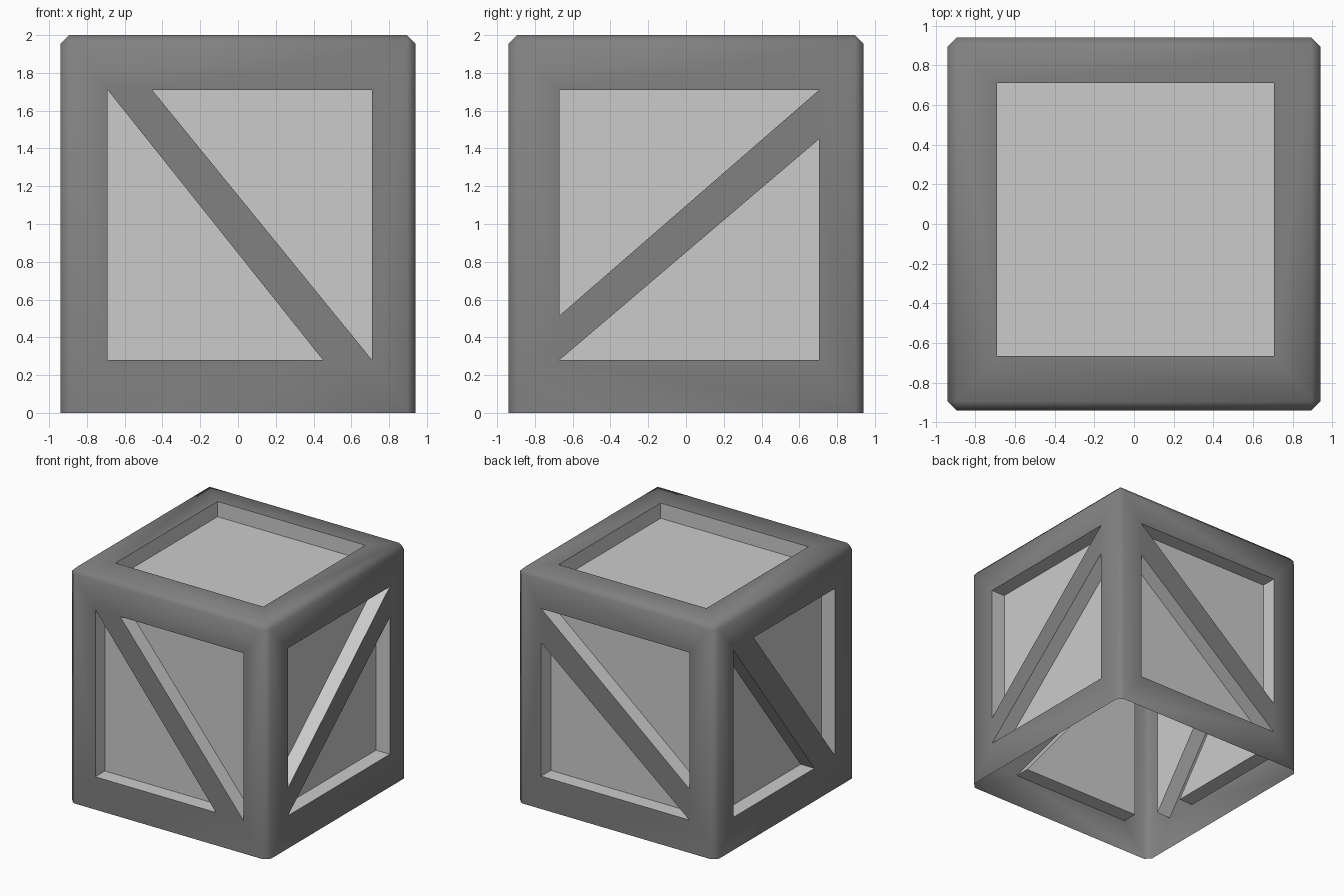
import bpy, bmesh
from mathutils import Vector

if "Cube" in bpy.data.objects:
    bpy.data.objects.remove(bpy.data.objects["Cube"])

H, C, DEPTH, TOP = 0.94, 0.045, 0.13, 2.0
I = H - C
X, Y, Z = Vector((1, 0, 0)), Vector((0, 1, 0)), Vector((0, 0, 1))
WALL = [(-I, 0), (I, 0), (I, TOP - C), (-I, TOP - C)]
LID = [(-I, -I), (I, -I), (I, I), (-I, I)]

# Each side: right axis, up axis, face centre, outline, openings (counter-clockwise)
SIDES = [
    (X, Z, -Y * H, WALL, [[(-.69, 1.71), (-.69, .28), (.45, .28)],
                          [(-.455, 1.71), (.71, .28), (.71, 1.71)]]),
    (Y, Z, X * H, WALL, [[(-.67, .515), (.705, 1.71), (-.67, 1.71)],
                         [(-.67, .28), (.705, .28), (.705, 1.45)]]),
    (-X, Z, Y * H, WALL, [[(-.71, 1.71), (.69, .545), (.69, 1.71)],
                          [(-.71, 1.42), (-.71, .28), (.69, .28)]]),
    (-Y, Z, -X * H, WALL, [[(-.43, 1.71), (.67, .28), (.67, 1.71)],
                           [(-.705, 1.71), (-.705, .28), (.39, .28)]]),
    (X, Y, Z * TOP, LID, [[(-.69, -.665), (.705, -.665), (.705, .71), (-.69, .71)]]),
]


def finish(bm, name):
    mesh = bpy.data.meshes.new(name)
    bm.to_mesh(mesh)
    bm.free()
    ob = bpy.data.objects.new(name, mesh)
    bpy.context.collection.objects.link(ob)
    return ob


# Frame: chamfered box edges, then one holed sheet per side (open underneath)
frame = bmesh.new()
bmesh.ops.create_cube(frame, size=1)
for v in frame.verts:
    v.co = Vector((v.co.x * 2 * H, v.co.y * 2 * H, (v.co.z + .5) * TOP))
edges = [e for e in frame.edges if max(v.co.z for v in e.verts) > 1]
bmesh.ops.bevel(frame, geom=edges, offset=C, offset_type='OFFSET', segments=1, affect='EDGES')
frame.normal_update()
flat = [f for f in frame.faces if max(abs(c) for c in f.normal) > .99]
bmesh.ops.delete(frame, geom=flat, context='FACES')

# Panels: recessed pockets behind the openings
panels = bmesh.new()

for u, v, centre, outline, holes in SIDES:
    n = u.cross(v)
    sheet_edges = []
    for loop in [outline] + holes:
        vs = [frame.verts.new(centre + u * a + v * b) for a, b in loop]
        sheet_edges += [frame.edges.new((p, q)) for p, q in zip(vs, vs[1:] + vs[:1])]
    bmesh.ops.triangle_fill(frame, use_beauty=True, edges=sheet_edges, normal=n)
    for loop in holes:
        rim = [panels.verts.new(centre + u * a + v * b) for a, b in loop]
        floor = [panels.verts.new(p.co - n * DEPTH) for p in rim]
        panels.faces.new(floor)
        for i in range(len(rim)):
            j = (i + 1) % len(rim)
            panels.faces.new((rim[i], rim[j], floor[j], floor[i]))

bmesh.ops.remove_doubles(frame, verts=frame.verts[:], dist=1e-4)
bmesh.ops.recalc_face_normals(frame, faces=frame.faces[:])
frame_ob = finish(frame, "crate_frame")
finish(panels, "recessed_panels")

# Dark frame with softly shaded chamfers
dark = bpy.data.materials.new("dark_frame")
dark.diffuse_color = (.22, .22, .22, 1)
dark.use_nodes = True
dark.node_tree.nodes["Principled BSDF"].inputs["Base Color"].default_value = dark.diffuse_color
frame_ob.data.materials.append(dark)
bpy.context.view_layer.objects.active = frame_ob
frame_ob.select_set(True)
bpy.ops.object.shade_smooth_by_angle(angle=1.1)
